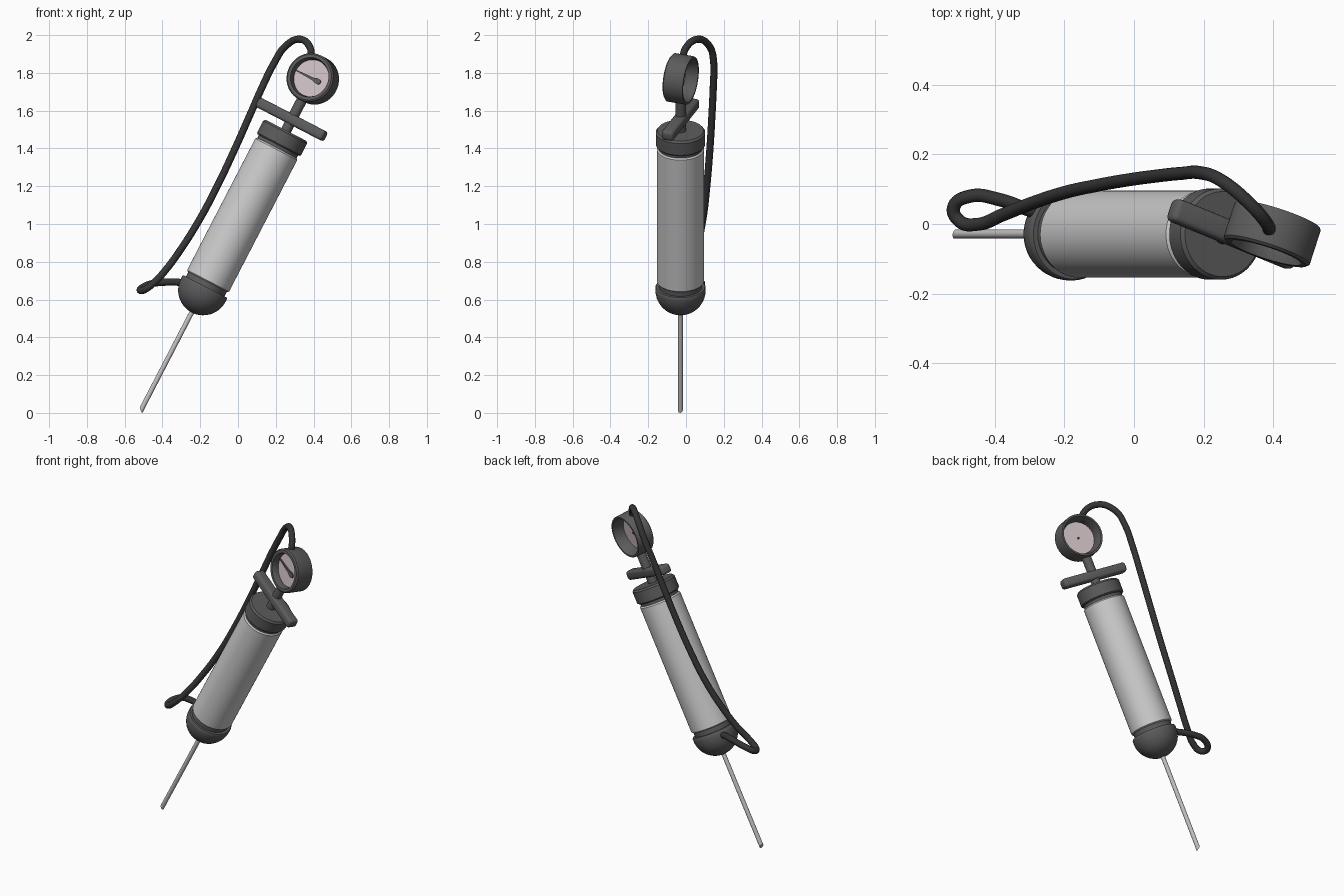
import bpy, bmesh, math
from mathutils import Matrix, Vector

if "Cube" in bpy.data.objects:
    bpy.data.objects.remove(bpy.data.objects["Cube"])

# Tool frame: local z runs along the tilted barrel, local -y is the dial face
FRAME = (Matrix.Translation((-0.161, -0.029, 0.694))
         @ Matrix.Rotation(math.radians(27.4), 4, 'Y')
         @ Matrix.Rotation(math.radians(-20), 4, 'Z'))
GAUGE = FRAME @ Matrix.Translation((0, 0, 1.21)) @ Matrix.Rotation(math.radians(90), 4, 'X')


def mat(name, r, g, b):
    m = bpy.data.materials.new(name)
    m.diffuse_color = (r, g, b, 1)
    m.use_nodes = True
    m.node_tree.nodes["Principled BSDF"].inputs["Base Color"].default_value = m.diffuse_color
    return m


LIGHT = mat("light_grey_metal", 0.60, 0.60, 0.60)
STEEL = mat("needle_steel", 0.55, 0.55, 0.55)
DARK = mat("dark_grey", 0.105, 0.105, 0.105)
RUBBER = mat("black_rubber", 0.035, 0.035, 0.035)
DIAL = mat("pale_pink_dial", 0.62, 0.52, 0.54)


def finish(name, bm, material, matrix, angle=35):
    bmesh.ops.recalc_face_normals(bm, faces=bm.faces)
    bm.transform(matrix)
    me = bpy.data.meshes.new(name)
    bm.to_mesh(me)
    bm.free()
    me.materials.append(material)
    ob = bpy.data.objects.new(name, me)
    bpy.context.collection.objects.link(ob)
    bpy.ops.object.select_all(action='DESELECT')
    ob.select_set(True)
    bpy.context.view_layer.objects.active = ob
    bpy.ops.object.shade_smooth_by_angle(angle=math.radians(angle))
    return ob


def lathe(name, profile, material, matrix=FRAME, n=48, closed=False):
    """Spin (radius, height) points around z; open ends on the axis get closed."""
    bm = bmesh.new()
    rings = [[bm.verts.new((r * math.cos(2 * math.pi * i / n), r * math.sin(2 * math.pi * i / n), z))
              for i in range(n)] for r, z in profile]
    pairs = list(zip(rings, rings[1:]))
    if closed:
        pairs.append((rings[-1], rings[0]))
    for a, b in pairs:
        for i in range(n):
            j = (i + 1) % n
            bm.faces.new((a[i], a[j], b[j], b[i]))
    if not closed:
        bm.faces.new(rings[0])
        bm.faces.new(rings[-1])
    return finish(name, bm, material, matrix)


# Barrel, necks, end caps
lathe("barrel", [(0.118, 0), (0.125, 0.006), (0.125, 0.790), (0.118, 0.798)], LIGHT)
lathe("lower_neck", [(0.115, -0.04), (0.115, 0.01)], DARK)
lathe("upper_neck", [(0.117, 0.78), (0.117, 0.83)], DARK)
dome = [(0.133 * math.sin(a), -0.05 - 0.133 * math.cos(a))
        for a in (math.radians(2 + 8 * i) for i in range(12))]
lathe("lower_dome", dome + [(0.133, -0.034), (0.129, -0.028)], DARK)
lathe("upper_cap", [(0.124, 0.815), (0.131, 0.822), (0.131, 0.892), (0.122, 0.903)], DARK)
lathe("plunger_rod", [(0.028, 0.89), (0.028, 1.10)], DARK, n=24)

# Needle with slanted tip
bm = bmesh.new()
bmesh.ops.create_cone(bm, cap_ends=True, segments=20, radius1=0.013, radius2=0.013, depth=0.60,
                      matrix=Matrix.Translation((0, 0, -0.465)))
for v in bm.verts:
    if v.co.z < -0.7:
        v.co.z -= v.co.x * 0.8
finish("needle", bm, STEEL, FRAME)

# Handle bar with rounded edges
bm = bmesh.new()
bmesh.ops.create_cube(bm, size=1, matrix=Matrix.Translation((0, 0, 0.968))
                      @ Matrix.Diagonal((0.42, 0.068, 0.056, 1)))
bmesh.ops.bevel(bm, geom=bm.edges[:], offset=0.016, segments=3, profile=0.5, affect='EDGES')
finish("handle_bar", bm, DARK, FRAME)

# Gauge: hollow case (gauge z points out of the dial), dial disc, pointer
lathe("gauge_case", [(0.122, 0.057), (0.130, 0.050), (0.130, -0.050), (0.127, -0.057),
                     (0.117, -0.057), (0.100, 0.0), (0.100, 0.035), (0.106, 0.057)],
      DARK, GAUGE, closed=True)
lathe("dial", [(0.102, 0.008), (0.102, 0.016)], DIAL, GAUGE)
lathe("pointer_pin", [(0.006, 0.0), (0.006, 0.026)], DARK, GAUGE, n=12)
bm = bmesh.new()
outline = [(-0.094, -0.003), (0.015, -0.008), (0.028, -0.014), (0.046, -0.014), (0.056, -0.007),
           (0.056, 0.007), (0.046, 0.014), (0.028, 0.014), (0.015, 0.008), (-0.094, 0.003)]
face = bm.faces.new([bm.verts.new((x, y, 0.019)) for x, y in outline])
ext = bmesh.ops.extrude_face_region(bm, geom=[face])
for v in ext["geom"]:
    if isinstance(v, bmesh.types.BMVert):
        v.co.z += 0.008
finish("pointer", bm, DARK, GAUGE)

# Hose from the gauge top to the lower dome
path = [(.387, -.02, 1.87), (.383, -.002, 1.93), (.33, .06, 1.978), (.25, .125, 1.94),
        (.19, .147, 1.85), (.135, .145, 1.74), (.06, .137, 1.57), (-.02, .126, 1.39),
        (-.11, .11, 1.20), (-.20, .09, 1.03), (-.30, .057, .87), (-.38, .025, .76),
        (-.45, -.001, .685), (-.50, .008, .65), (-.518, .045, .652), (-.47, .08, .68),
        (-.386, .07, .692), (-.30, .04, .69), (-.25, .025, .68)]
pts = [Vector(p) for p in path]
cu = bpy.data.curves.new("hose", 'CURVE')
cu.dimensions = '3D'
cu.bevel_depth = 0.019
cu.bevel_resolution = 4
cu.use_fill_caps = True
sp = cu.splines.new('BEZIER')
sp.resolution_u = 8
sp.bezier_points.add(len(pts) - 1)
for bp, p in zip(sp.bezier_points, pts):
    bp.co = p
    bp.handle_left_type = bp.handle_right_type = 'AUTO'
cu.materials.append(RUBBER)
bpy.context.collection.objects.link(bpy.data.objects.new("hose", cu))
